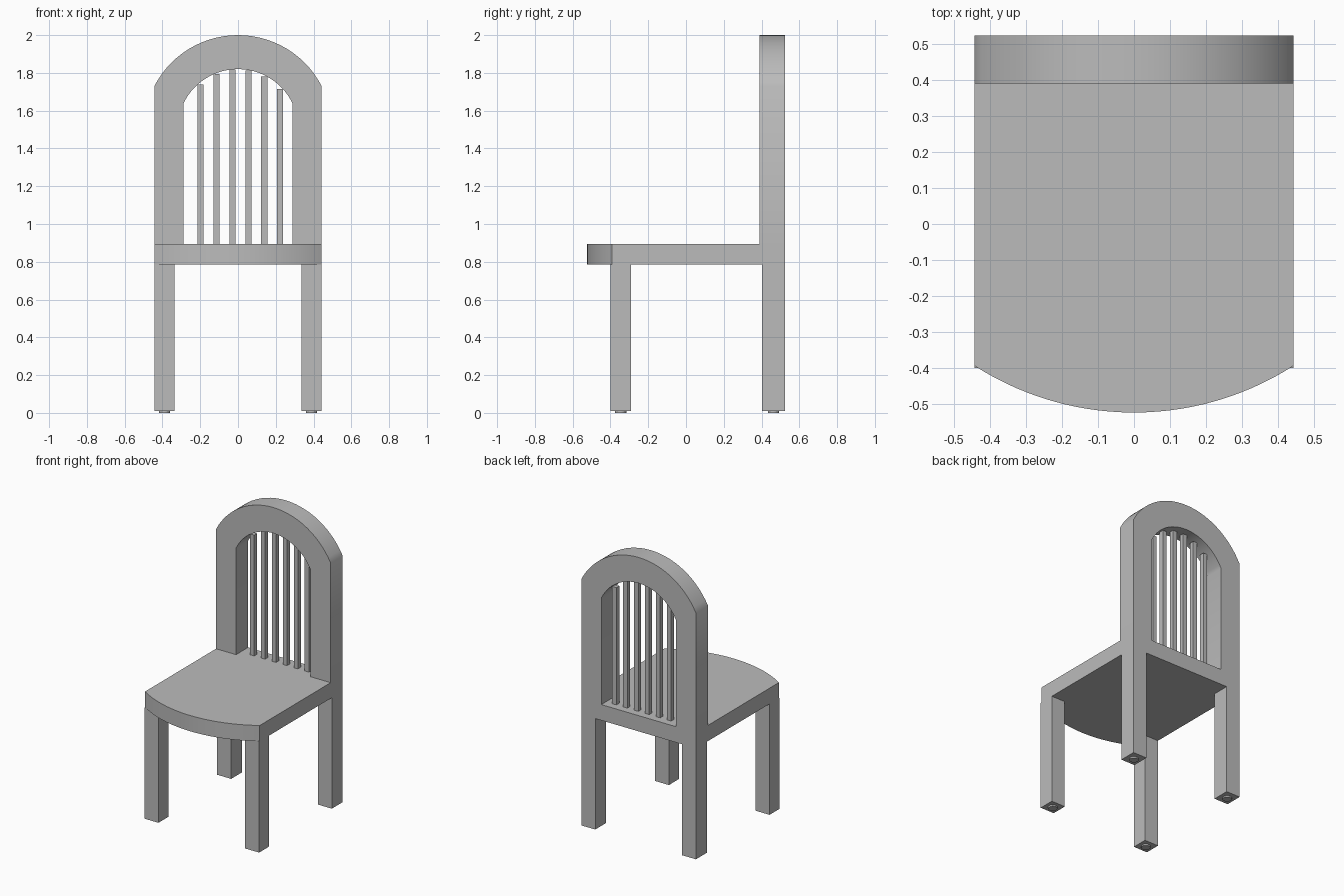
import bpy, bmesh, math
from mathutils import Vector

if "Cube" in bpy.data.objects:
    bpy.data.objects.remove(bpy.data.objects["Cube"])

grey = bpy.data.materials.new("grey")
grey.diffuse_color = (0.5, 0.5, 0.5, 1)
grey.use_nodes = True
grey.node_tree.nodes["Principled BSDF"].inputs["Base Color"].default_value = grey.diffuse_color


def finish(name, bm):
    bmesh.ops.recalc_face_normals(bm, faces=bm.faces)
    mesh = bpy.data.meshes.new(name)
    bm.to_mesh(mesh)
    bm.free()
    obj = bpy.data.objects.new(name, mesh)
    bpy.context.collection.objects.link(obj)
    mesh.materials.append(grey)
    bpy.context.view_layer.objects.active = obj
    obj.select_set(True)
    bpy.ops.object.shade_smooth_by_angle(angle=math.radians(30))
    obj.select_set(False)
    return obj


def extrude(name, points, offset):
    """Extrude a closed outline of 3D points along an offset."""
    bm = bmesh.new()
    face = bm.faces.new([bm.verts.new(p) for p in points])
    ext = bmesh.ops.extrude_face_region(bm, geom=[face], use_keep_orig=True)
    verts = [v for v in ext["geom"] if isinstance(v, bmesh.types.BMVert)]
    bmesh.ops.translate(bm, verts=verts, vec=Vector(offset))
    return finish(name, bm)


def box(name, x0, x1, y0, y1, z0, z1):
    pts = [(x0, y0, z0), (x1, y0, z0), (x1, y1, z0), (x0, y1, z0)]
    return extrude(name, pts, (0, 0, z1 - z0))


def arc(half, rise, base, n=28):
    """Circular arc from +half to -half, bulging by rise above base."""
    r = (half * half + rise * rise) / (2 * rise)
    a = math.asin(half / r)
    c = base + rise - r
    return [(r * math.sin(a - 2 * a * i / n), c + r * math.cos(a - 2 * a * i / n))
            for i in range(n + 1)]


W = 0.443                       # half width of the chair
BACK0, BACK1 = 0.39, 0.523      # depth range of the back frame
SEAT0, SEAT1 = 0.785, 0.895     # height range of the seat

# Seat with a bowed front edge
front = [(x, -y, SEAT0) for x, y in arc(W, 0.13, 0.393)]
extrude("seat", [(-W, BACK1, SEAT0), (W, BACK1, SEAT0)] + front, (0, 0, SEAT1 - SEAT0))

# Arched back frame
outer = [(W, SEAT1)] + arc(W, 0.27, 1.73) + [(-W, SEAT1)]
inner = [(0.288, SEAT1)] + arc(0.288, 0.18, 1.64) + [(-0.288, SEAT1)]
bm = bmesh.new()
rings = [[bm.verts.new((x, y, z)) for x, z in line]
         for line, y in ((outer, BACK0), (inner, BACK0), (inner, BACK1), (outer, BACK1))]
for k in range(4):
    a, b = rings[k], rings[(k + 1) % 4]
    for i in range(len(a) - 1):
        bm.faces.new((a[i], a[i + 1], b[i + 1], b[i]))
for i in (0, -1):
    bm.faces.new([ring[i] for ring in rings])
finish("back_frame", bm)

# Back slats, reaching up to the underside of the arch
for i in range(6):
    x = -0.199 + i * 0.0845
    top = 1.504 + math.sqrt(0.3156 ** 2 - (abs(x) + 0.012) ** 2)
    box(f"back_slat_{i + 1}", x - 0.016, x + 0.016, 0.44, 0.472, SEAT1, top)

# Legs and their small floor glides
for side, s in (("left", -1), ("right", 1)):
    for end, y0, y1 in (("front", -0.4, -0.29), ("back", 0.403, BACK1)):
        x0, x1 = sorted((s * 0.335, s * W))
        box(f"{end}_{side}_leg", x0, x1, y0, y1, 0.01, SEAT0)
        cx, cy = (x0 + x1) / 2, (y0 + y1) / 2
        disc = [(cx + 0.03 * math.cos(math.tau * k / 16),
                 cy + 0.03 * math.sin(math.tau * k / 16), 0) for k in range(16)]
        extrude(f"{end}_{side}_glide", disc, (0, 0, 0.01))
